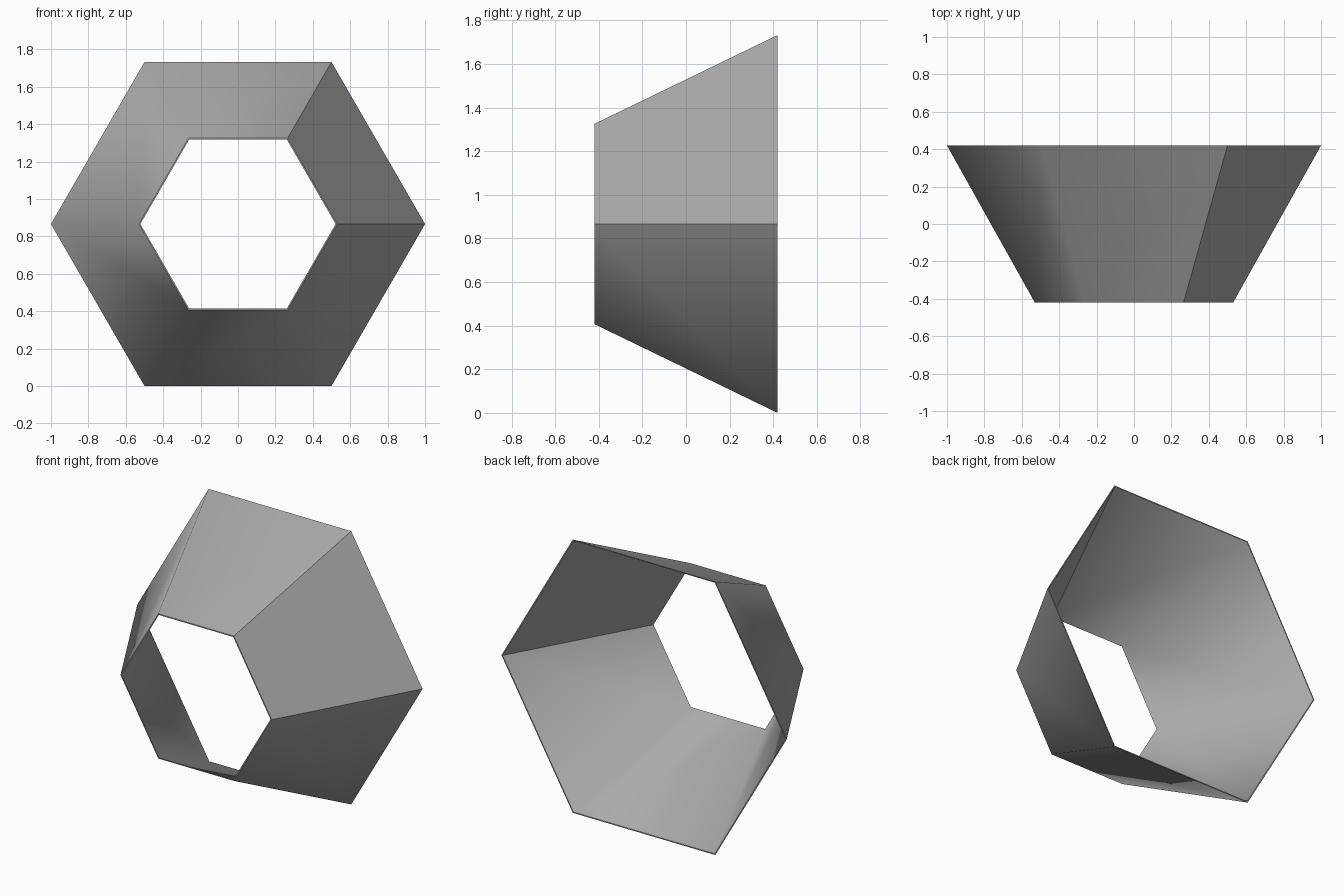
import bpy, bmesh
from math import cos, sin, pi

cube = bpy.data.objects.get("Cube")
if cube:
    bpy.data.objects.remove(cube, do_unlink=True)

SIDES = 6
CENTRE_Z = 0.866
HALF_DEPTH = 0.42
WALL = 0.008

# Grey material
grey = bpy.data.materials.new("grey")
grey.use_nodes = True
colour = (0.4, 0.4, 0.4, 1)
grey.diffuse_color = colour
grey.node_tree.nodes["Principled BSDF"].inputs["Base Color"].default_value = colour

# Cross-section of the thin wall, as (radius, y), swept round the y axis
profile = [(1.0, HALF_DEPTH), (0.53, -HALF_DEPTH),
           (0.53 - WALL, -HALF_DEPTH), (1.0 - WALL, HALF_DEPTH)]

bm = bmesh.new()
spokes = []
for i in range(SIDES):
    a = 2 * pi * i / SIDES
    spokes.append([bm.verts.new((r * cos(a), y, CENTRE_Z + r * sin(a)))
                   for r, y in profile])

n = len(profile)
for i in range(SIDES):
    here, there = spokes[i], spokes[(i + 1) % SIDES]
    for j in range(n):
        k = (j + 1) % n
        face = bm.faces.new((here[j], here[k], there[k], there[j]))
        face.smooth = True
bmesh.ops.recalc_face_normals(bm, faces=bm.faces)

# Keep the rims and two of the corner creases sharp; the others blend
for i in range(SIDES):
    here, there = spokes[i], spokes[(i + 1) % SIDES]
    for j in range(n):
        bm.edges.get((here[j], there[j])).smooth = False
        if i < 2:
            bm.edges.get((here[j], here[(j + 1) % n])).smooth = False

mesh = bpy.data.meshes.new("hexagonal_funnel")
bm.to_mesh(mesh)
bm.free()
mesh.materials.append(grey)
funnel = bpy.data.objects.new("hexagonal_funnel", mesh)
bpy.context.collection.objects.link(funnel)
